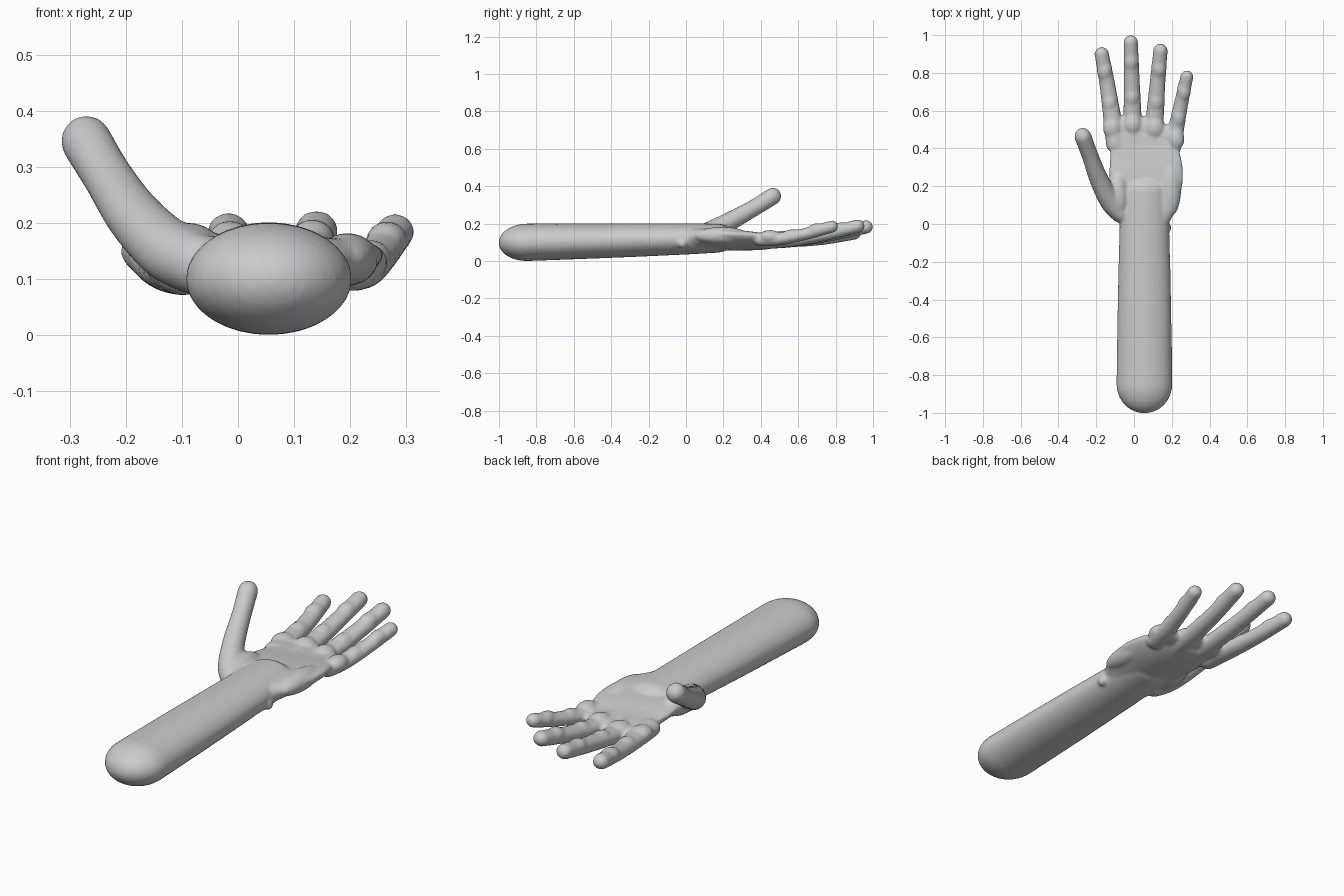
import bpy, bmesh, math
from mathutils import Vector

if "Cube" in bpy.data.objects:
    bpy.data.objects.remove(bpy.data.objects["Cube"])

bm = bmesh.new()
SIDES = 32


def spline(a, b, c, d, t):
    return 0.5 * (2 * b + (c - a) * t + (2 * a - 5 * b + 4 * c - d) * t * t
                  + (3 * b - a - 3 * c + d) * t ** 3)


def tube(points, cap0, cap1, cup=0.0, steps=6):
    """Smooth closed tube through (x, y, z, half width, half height) sections."""
    p = [points[0]] + points + [points[-1]]
    rows = []
    for i in range(1, len(p) - 2):
        for s in range(steps):
            rows.append([spline(*q, s / steps) for q in zip(*p[i - 1:i + 3])])
    rows.append(list(points[-1]))

    # rounded ends
    def cap(end, inner, depth):
        e = Vector(end[:3])
        d = (e - Vector(inner[:3])).normalized()
        out = []
        for k in range(1, 8):
            a = k / 7 * math.radians(86)
            c = e + d * depth * math.sin(a)
            out.append([*c, end[3] * math.cos(a), end[4] * math.cos(a)])
        return out
    rows = cap(rows[0], rows[1], cap0)[::-1] + rows + cap(rows[-1], rows[-2], cap1)

    rings = []
    for i, r in enumerate(rows):
        t = Vector(rows[min(i + 1, len(rows) - 1)][:3]) - Vector(rows[max(i - 1, 0)][:3])
        side = t.cross(Vector((0, 0, 1))).normalized()
        up = side.cross(t).normalized()
        ring = []
        for k in range(SIDES):
            a = 2 * math.pi * k / SIDES
            u = r[3] * math.cos(a)
            co = Vector(r[:3]) + side * u + up * (r[4] * math.sin(a) + cup * u * u)
            ring.append(bm.verts.new(co))
        rings.append(ring)
    for a, b in zip(rings, rings[1:]):
        for k in range(SIDES):
            n = (k + 1) % SIDES
            bm.faces.new((a[k], a[n], b[n], b[k]))
    bm.faces.new(rings[0][::-1])
    bm.faces.new(rings[-1])


def pad(x, y, z, sx, sy, sz):
    r = bmesh.ops.create_uvsphere(bm, u_segments=24, v_segments=16, radius=1)
    for v in r["verts"]:
        v.co = Vector((x + v.co.x * sx, y + v.co.y * sy, z + v.co.z * sz))


# forearm
tube([(.055, -.85, .10, .148, .100), (.055, -.4, .109, .141, .092),
      (.055, 0, .118, .131, .083), (.055, .17, .122, .125, .077)], .152, .08)

# cupped palm
tube([(.055, 0, .112, .125, .07), (.06, .1, .115, .168, .062),
      (.063, .2, .112, .192, .056), (.063, .3, .108, .194, .052),
      (.052, .4, .103, .178, .044), (.053, .46, .105, .162, .038)], .06, .05, cup=.9)

# heel of the palm on both sides, and wrist bone
pad(.195, .19, .135, .055, .15, .047)
pad(-.085, .15, .14, .06, .13, .06)
pad(.176, -.02, .095, .022, .028, .026)

# fingers: base to tip
fingers = [
    [(-.098, .42, .112), (-.115, .56, .112), (-.14, .73, .122), (-.171, .90, .150)],
    [(-.005, .42, .105), (-.008, .58, .113), (-.012, .77, .142), (-.017, .963, .182)],
    [(.100, .42, .105), (.110, .56, .113), (.124, .74, .143), (.140, .918, .186)],
    [(.202, .40, .115), (.222, .50, .118), (.250, .64, .145), (.280, .780, .184)],
]
radii = [(.050, .041), (.048, .038), (.042, .036), (.038, .036)]
for k, f in enumerate(fingers):
    s = .9 if k == 3 else 1
    tube([(*c, w * s, h * s) for c, (w, h) in zip(f, radii)], .04, .037 * s)
    # knuckle pad and finger pads
    x, y, z = f[1]
    pad(x, y - .05, z + .012, .05 * s, .06, .036)
    for a, b in ((1, 2), (2, 3)):
        m = (Vector(f[a]) + Vector(f[b])) / 2
        pad(m.x, m.y, m.z + .004, .041 * s, .06, .038 * s)

# webbing between the fingers
for a, b in zip(fingers, fingers[1:]):
    m = (Vector(a[1]) + Vector(b[1])) / 2
    pad(m.x, m.y - .065, m.z, .045, .065, .03)

# thumb
tube([(-.07, .06, .125, .055, .055), (-.125, .12, .152, .056, .056),
      (-.185, .235, .212, .050, .050), (-.232, .36, .282, .044, .045),
      (-.270, .462, .345, .045, .046)], .05, .048)

bmesh.ops.recalc_face_normals(bm, faces=bm.faces)
mesh = bpy.data.meshes.new("hand_and_forearm")
bm.to_mesh(mesh)
bm.free()
arm = bpy.data.objects.new("hand_and_forearm", mesh)
bpy.context.collection.objects.link(arm)

# fuse everything into one soft skin
fuse = arm.modifiers.new("fuse", 'REMESH')
fuse.mode = 'VOXEL'
fuse.voxel_size = .008
fuse.use_smooth_shade = True
soft = arm.modifiers.new("soften", 'SMOOTH')
soft.factor = .5
soft.iterations = 6
